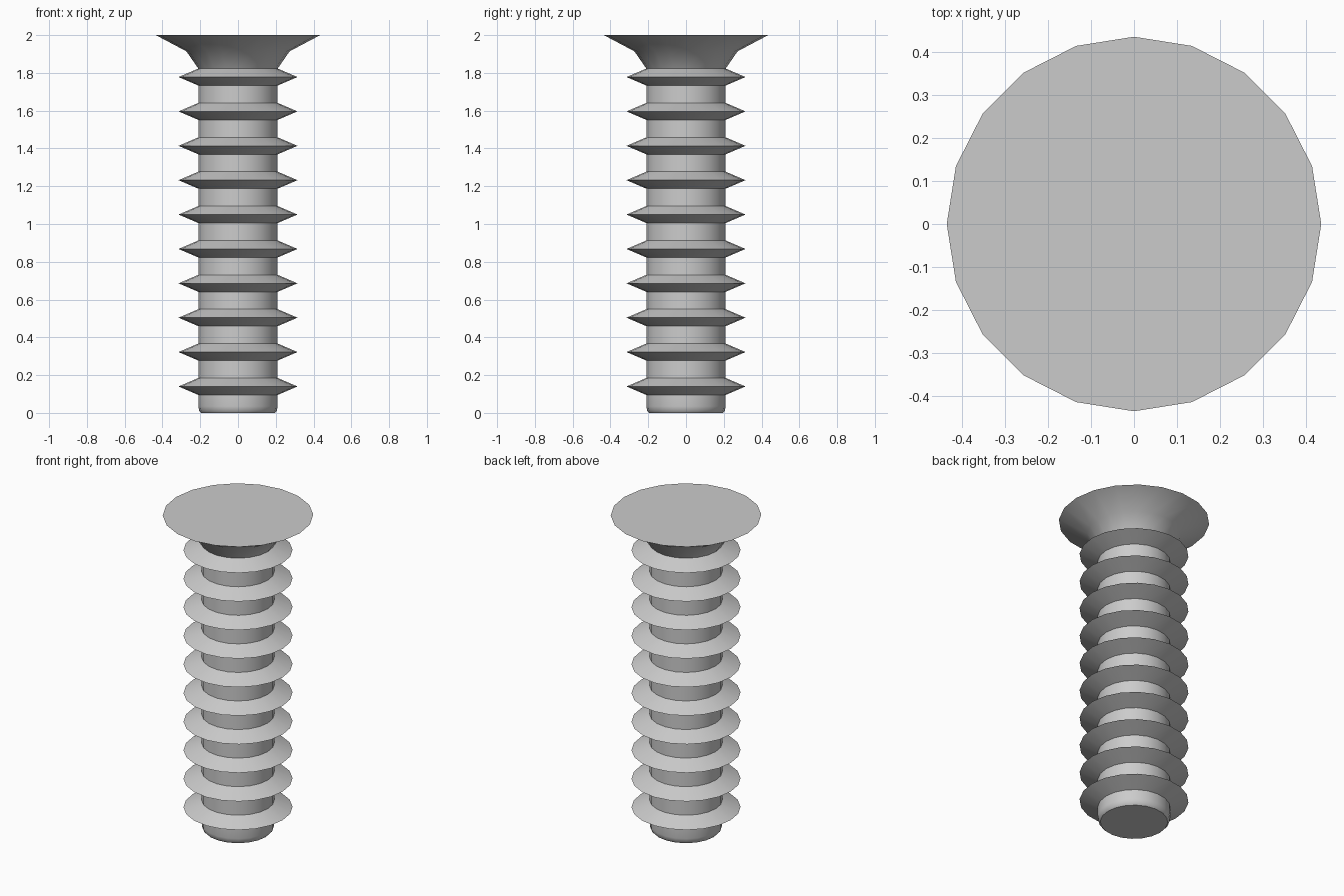
import bpy, bmesh
from math import cos, sin, tau, radians

if "Cube" in bpy.data.objects:
    bpy.data.objects.remove(bpy.data.objects["Cube"])

SIDES = 20
SHAFT_R, RIDGE_R = 0.21, 0.315
PITCH, FIRST_RIDGE, HALF_RIDGE = 0.182, 0.14, 0.045

# Half profile (radius, height): rounded tip, ten ridges, flared head
profile = [(0.195, 0.0), (0.206, 0.012), (SHAFT_R, 0.035)]
for i in range(10):
    z = FIRST_RIDGE + i * PITCH
    profile += [(SHAFT_R, z - HALF_RIDGE), (RIDGE_R, z), (SHAFT_R, z + HALF_RIDGE)]
profile += [(0.273, 1.914), (0.435, 2.0)]


def revolve(name, points, sides):
    """Closed solid of revolution around z, with flat end caps."""
    bm = bmesh.new()
    rings = [[bm.verts.new((r * cos(tau * k / sides), r * sin(tau * k / sides), z))
              for k in range(sides)] for r, z in points]
    for low, high in zip(rings, rings[1:]):
        for k in range(sides):
            n = (k + 1) % sides
            bm.faces.new((low[k], low[n], high[n], high[k]))
    bm.faces.new(rings[0][::-1])
    bm.faces.new(rings[-1])
    mesh = bpy.data.meshes.new(name)
    bm.to_mesh(mesh)
    bm.free()
    obj = bpy.data.objects.new(name, mesh)
    bpy.context.collection.objects.link(obj)
    return obj


# Countersunk screw, smooth around but crisp at ridge edges
screw = revolve("screw", profile, SIDES)
bpy.context.view_layer.objects.active = screw
screw.select_set(True)
bpy.ops.object.shade_smooth_by_angle(angle=radians(35))
